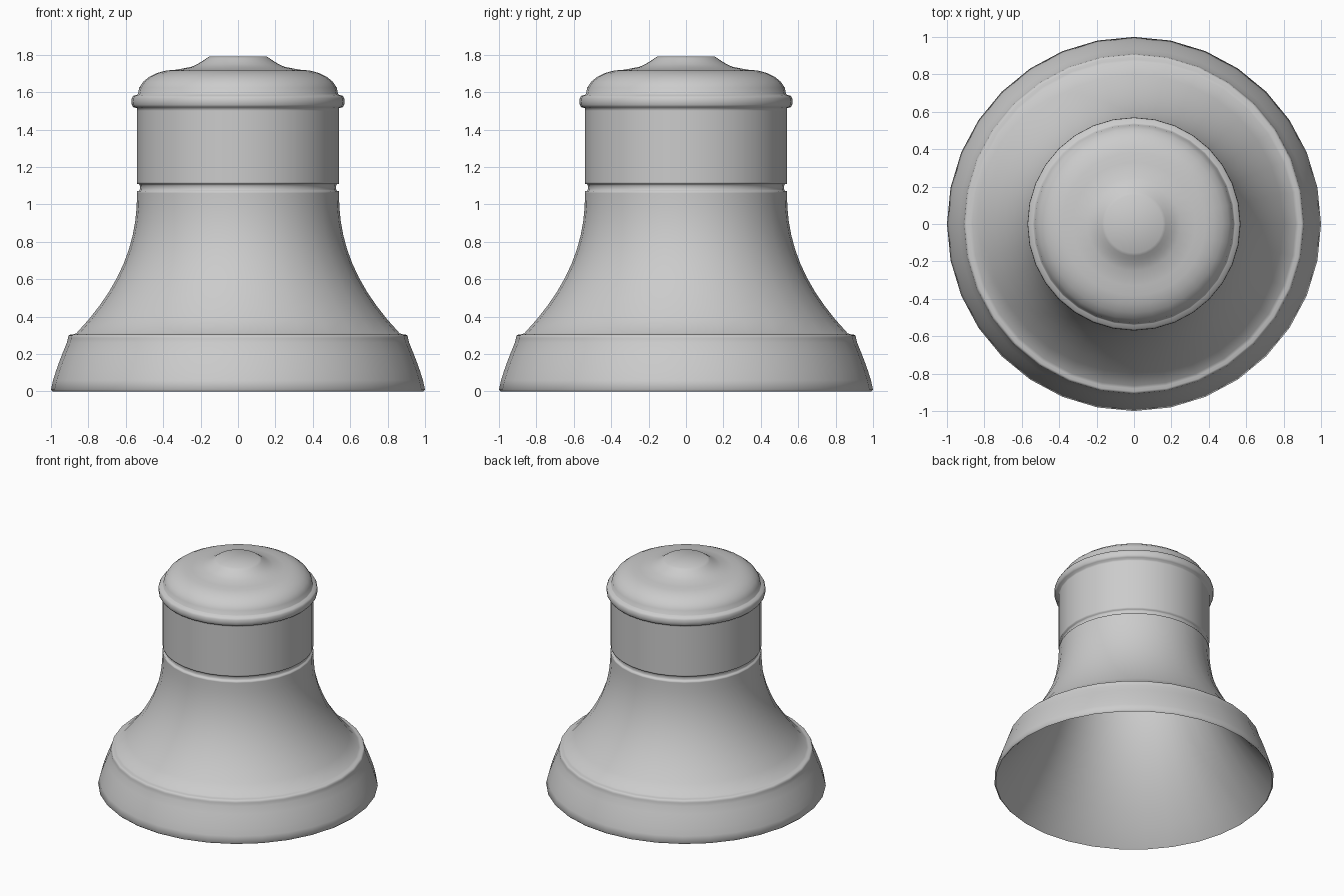
import bpy
import bmesh
from math import cos, sin, pi, tau, radians

SIDES = 32


def sweep(start, end, power, steps=8):
    """Curve whose radius eases from start to end while the height runs evenly."""
    (start_radius, start_height), (end_radius, end_height) = start, end
    points = []
    for step in range(steps + 1):
        part = step / steps
        points.append((start_radius + (end_radius - start_radius) * part ** power,
                       start_height + (end_height - start_height) * part))
    return points


def arc(centre, width, height, first=-pi / 2, last=pi / 2, power=1, steps=6):
    """Elliptical arc; a power below one squares it off, a negative width cuts in."""
    angles = [first + (last - first) * step / steps for step in range(steps + 1)]
    return [(centre[0] + width * abs(cos(angle)) ** power,
             centre[1] + height * sin(angle)) for angle in angles]


def lathe(name, profile):
    """Spin a (radius, height) profile around z; zero radius makes a pole."""
    bm = bmesh.new()
    verts = [bm.verts.new((radius, 0, height)) for radius, height in profile]
    edges = [bm.edges.new(pair) for pair in zip(verts, verts[1:])]
    bmesh.ops.spin(bm, geom=verts + edges, cent=(0, 0, 0), axis=(0, 0, 1),
                   angle=tau, steps=SIDES, use_duplicate=False)
    bmesh.ops.remove_doubles(bm, verts=bm.verts, dist=0.001)
    bmesh.ops.recalc_face_normals(bm, faces=bm.faces)
    mesh = bpy.data.meshes.new(name)
    bm.to_mesh(mesh)
    bm.free()
    obj = bpy.data.objects.new(name, mesh)
    bpy.context.collection.objects.link(obj)
    bpy.ops.object.select_all(action='DESELECT')
    obj.select_set(True)
    bpy.context.view_layer.objects.active = obj
    bpy.ops.object.shade_smooth_by_angle(angle=radians(85))


cube = bpy.data.objects.get("Cube")
if cube:
    bpy.data.objects.remove(cube, do_unlink=True)

# Hollow interior: rounded ceiling, then a smooth flare down to the rim
ceiling = [(0, 1.65)] + arc((0.3, 1.5), 0.2, 0.14, first=pi / 2, last=0)
lining = sweep((0.5, 1.1), (0.98, 0.01), power=2, steps=10)

# Heavy lip band, tight at the rim, with a small bead on its upper edge
rim = [(0.99, 0)]
lip = sweep((1, 0.01), (0.915, 0.26), power=1.25, steps=5)
bead = arc((0.88, 0.28), 0.03, 0.025, first=0, power=0.5)

# Flared waist rising to the narrow neck
waist = sweep((0.54, 1.06), (0.865, 0.31), power=2.2, steps=10)[::-1]

# Groove and straight drum
groove = arc((0.54, 1.09), -0.016, 0.02, power=0.5)
drum = [(0.54, 1.12), (0.54, 1.5)]

# Rolled collar and rounded shoulder
collar = arc((0.54, 1.55), 0.03, 0.035, power=0.5)
shoulder = arc((0.33, 1.59), 0.205, 0.13, first=0)

# Slope up to the small flat top
peak = sweep((0.33, 1.72), (0.17, 1.78), power=0.5, steps=4)
top = [(0.155, 1.79), (0, 1.79)]

inside = ceiling + lining
lower_wall = rim + lip + bead + waist
upper_wall = groove + drum + collar + shoulder + peak + top
lathe("bell", inside + lower_wall + upper_wall)
